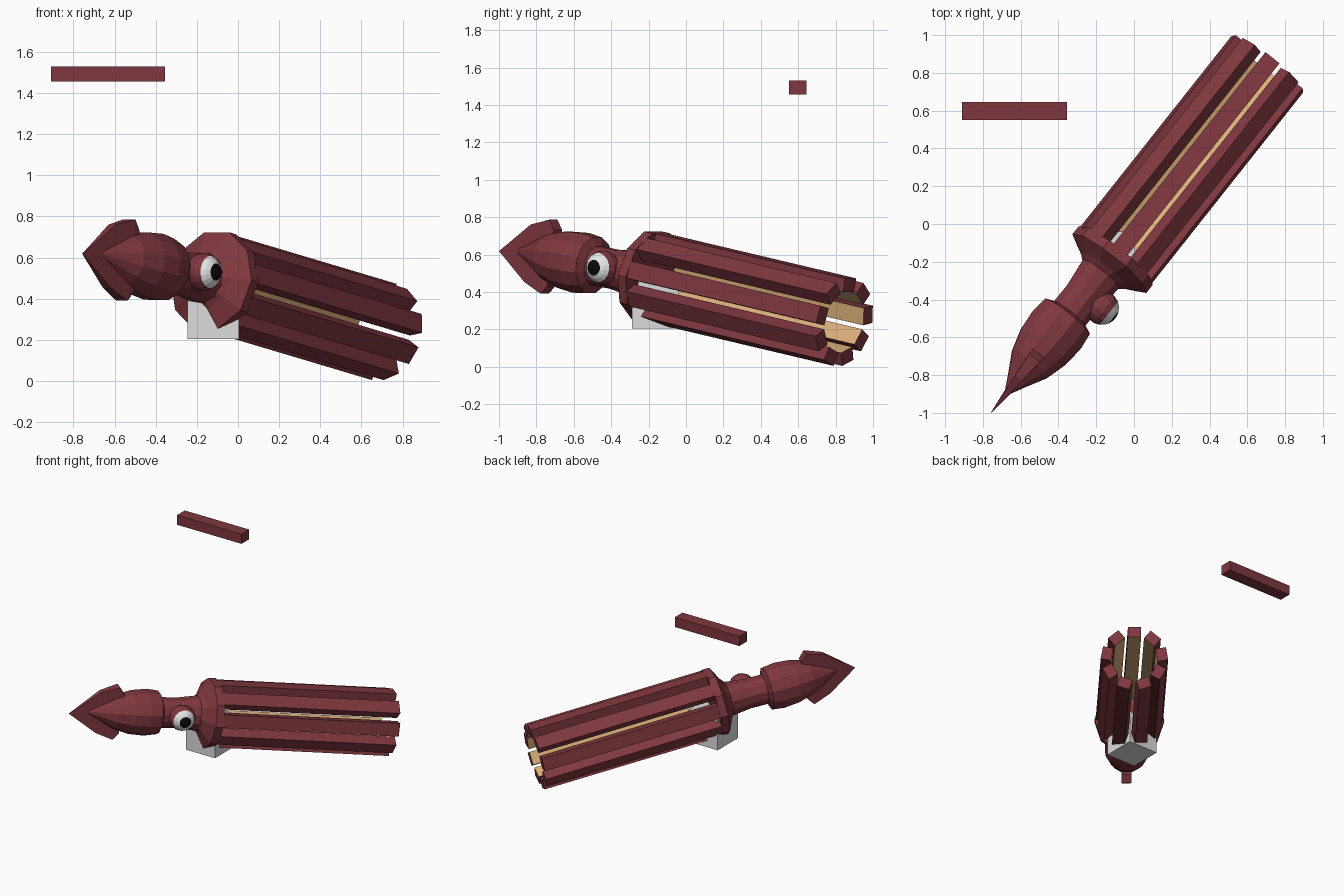
import bpy, bmesh, math
from mathutils import Matrix, Vector

if "Cube" in bpy.data.objects:
    bpy.data.objects.remove(bpy.data.objects["Cube"])


def material(name, rgb):
    m = bpy.data.materials.new(name)
    m.diffuse_color = (*rgb, 1)
    m.use_nodes = True
    m.node_tree.nodes["Principled BSDF"].inputs["Base Color"].default_value = m.diffuse_color
    return m


RED = material("dark_red", (0.215, 0.039, 0.050))
TAN = material("tan", (0.72, 0.44, 0.20))
GREY = material("light_grey", (0.72, 0.72, 0.72))
WHITE = material("eye_white", (0.80, 0.80, 0.80))
BLACK = material("black", (0.003, 0.003, 0.003))

CENTRE = Vector((-0.115, -0.19, 0.485))   # middle of the collar
YAW = math.radians(51.6)


def frame(pitch):
    """Local x runs from the tail towards the arm tips."""
    return (Matrix.Translation(CENTRE) @ Matrix.Rotation(YAW, 4, 'Z')
            @ Matrix.Rotation(math.radians(pitch), 4, 'Y'))


HEAD, ARMS = frame(8.5), frame(10.5)


def finish(name, bm, mats, matrix):
    bmesh.ops.recalc_face_normals(bm, faces=bm.faces)
    mesh = bpy.data.meshes.new(name)
    bm.to_mesh(mesh)
    bm.free()
    for m in mats:
        mesh.materials.append(m)
    ob = bpy.data.objects.new(name, mesh)
    ob.matrix_world = matrix
    bpy.context.collection.objects.link(ob)
    return ob


def lathe(name, profile, sides, mats, matrix, rule=None):
    """Closed solid turned around local x from (x, radius) pairs."""
    bm = bmesh.new()
    rings = []
    for x, r in profile:
        ring = []
        for i in range(sides):
            a = 2 * math.pi * (i + 0.5) / sides
            ring.append(bm.verts.new((x, r * math.sin(a), r * math.cos(a))))
        rings.append(ring)
    for k, (p, q) in enumerate(zip(rings, rings[1:])):
        for i in range(sides):
            j = (i + 1) % sides
            f = bm.faces.new((p[i], p[j], q[j], q[i]))
            f.material_index = rule(k) if rule else 0
    bm.faces.new(rings[0][::-1])
    cap = bm.faces.new(rings[-1])
    cap.material_index = rule(len(rings) - 1) if rule else 0
    return finish(name, bm, mats, matrix)


def box(name, lo, hi, mats, matrix=Matrix(), rule=None):
    bm = bmesh.new()
    bmesh.ops.create_cube(bm, size=1)
    for v in bm.verts:
        v.co = Vector([(a + b) / 2 + c * (b - a) for a, b, c in zip(lo, hi, v.co)])
    bm.normal_update()
    for f in bm.faces:
        f.material_index = rule(f) if rule else 0
    return finish(name, bm, mats, matrix)


# Body: mantle, neck and flared collar
lathe("mantle", [(-0.92, 0.008), (-0.81, 0.066), (-0.71, 0.122), (-0.59, 0.157),
                 (-0.48, 0.167), (-0.39, 0.156), (-0.365, 0.10)], 12, [RED], HEAD)
lathe("neck", [(-0.42, 0.11), (-0.25, 0.108), (-0.06, 0.13)], 12, [RED], HEAD)
lathe("collar", [(-0.10, 0.125), (-0.075, 0.155), (-0.025, 0.25), (0.03, 0.25),
                 (0.03, 0.20)], 10, [RED], ARMS)

# Upright tail fin, wedge-shaped in thickness towards the tip
half = [(-0.83, 0.155), (-0.70, 0.20), (-0.66, 0.15)]
outline = [(-1.04, 0.0)] + half + [(x, -z) for x, z in reversed(half)]
bm = bmesh.new()
layers = []
for side in (-1, 1):
    layer = []
    for x, z in outline:
        t = 0.002 + 0.034 * min(1, (x + 1.04) / 0.34)
        drop = -0.02 if x < -1 else 0
        layer.append(bm.verts.new((x, side * t, z + drop)))
    layers.append(layer)
a, b = layers
n = len(outline)
for i in range(n):
    bm.faces.new((a[i], a[(i + 1) % n], b[(i + 1) % n], b[i]))
# strips between mirrored upper and lower points
for L in layers:
    bm.faces.new((L[0], L[1], L[n - 1]))
    for i in range(1, n // 2):
        bm.faces.new((L[i], L[i + 1], L[n - 1 - i], L[n - i]))
finish("tail_fin", bm, [RED], HEAD)

# Single eye on the right side: red socket, white ring, black pupil
R = 0.093
steps = [170, 150, 125, 100, 78, 58, 42, 27, 14, 4]
eye_frame = (Matrix.Translation((-0.172, -0.442, 0.53))
             @ Matrix.Rotation(YAW - math.pi / 2, 4, 'Z'))
lathe("eye", [(R * math.cos(math.radians(d)), R * math.sin(math.radians(d)))
              for d in steps], 16, [RED, WHITE, BLACK], eye_frame,
      lambda k: 0 if k < 5 else 1 if k < 7 else 2)

# Nine straight arms in a ring, tan on the inner faces
for k in range(9):
    m = ARMS @ Matrix.Rotation(math.radians(40 * k), 4, 'X')
    box("arm_%d" % (k + 1), (0.02, -0.0475, 0.162), (1.345, 0.0475, 0.237),
        [RED, TAN], m, lambda f: 1 if f.normal.z < -0.5 else 0)

# Block under the collar and the loose bar above
box("base_block", (-0.245, -0.29, 0.205), (0.005, -0.04, 0.455), [GREY])
box("loose_bar", (-0.91, 0.55, 1.455), (-0.355, 0.645, 1.53), [RED])
